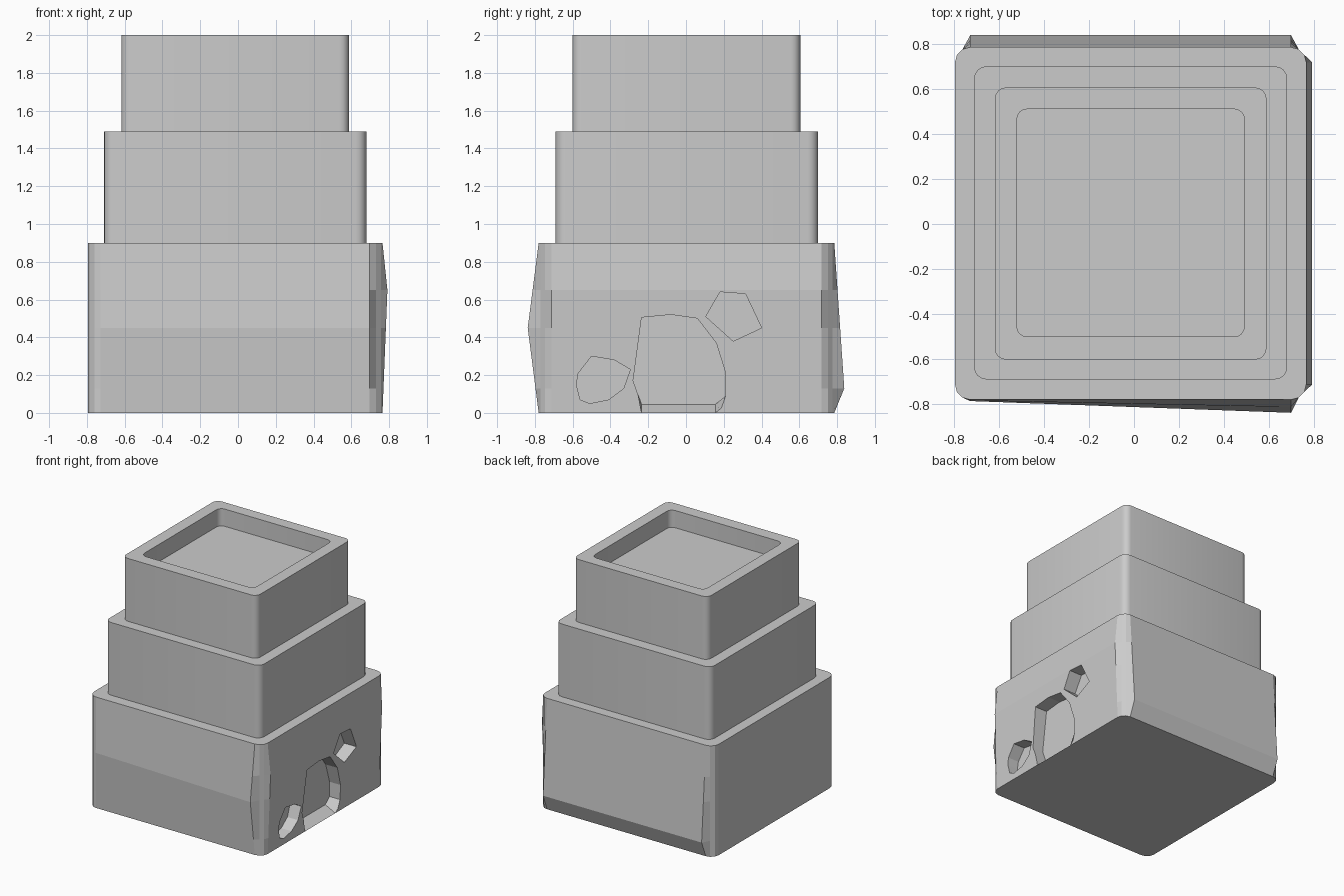
import bpy, bmesh
from math import sin, cos, pi

if "Cube" in bpy.data.objects:
    bpy.data.objects.remove(bpy.data.objects["Cube"])


def make(name, rings):
    """Closed solid lofted through rings of equal point count."""
    bm = bmesh.new()
    vr = [[bm.verts.new(p) for p in ring] for ring in rings]
    n = len(vr[0])
    for a, b in zip(vr, vr[1:]):
        for i in range(n):
            j = (i + 1) % n
            bm.faces.new((a[i], a[j], b[j], b[i]))
    bm.faces.new(vr[0][::-1])
    bm.faces.new(vr[-1])
    bmesh.ops.recalc_face_normals(bm, faces=bm.faces)
    me = bpy.data.meshes.new(name)
    bm.to_mesh(me)
    bm.free()
    ob = bpy.data.objects.new(name, me)
    bpy.context.collection.objects.link(ob)
    return ob


def rounded(x0, x1, y0, y1, r, z, seg=4, bulge=None):
    """Rounded rectangle; bulge = (front left, front right, right, back) outward pushes."""
    fl, fr, rt, bk = bulge or (0, 0, 0, 0)
    corners = [(x1 - r, y0 + r, -pi / 2, (0, -fr), (rt, 0)),
               (x1 - r, y1 - r, 0, (rt, 0), (0, bk)),
               (x0 + r, y1 - r, pi / 2, (0, bk), (0, 0)),
               (x0 + r, y0 + r, pi, (0, 0), (0, -fl))]
    pts = []
    for cx, cy, a0, first, last in corners:
        for i in range(seg + 1):
            a = a0 + pi / 2 * i / seg
            dx, dy = first if i == 0 else last if i == seg else (0, 0)
            pts.append((cx + r * cos(a) + dx, cy + r * sin(a) + dy, z))
    return pts


def tent(z, peak, top=0.9):
    return z / peak if z <= peak else (top - z) / (top - peak)


def smooth(ob):
    bpy.ops.object.select_all(action='DESELECT')
    ob.select_set(True)
    bpy.context.view_layer.objects.active = ob
    bpy.ops.object.shade_smooth_by_angle(angle=0.42)


def cut(ob, cutter):
    cutter.hide_render = True
    cutter.hide_set(True)
    m = ob.modifiers.new("cut_" + cutter.name, 'BOOLEAN')
    m.operation = 'DIFFERENCE'
    m.solver = 'EXACT'
    m.object = cutter


# Base block with uneven, hewn sides
base = make("base_block", [
    rounded(-0.795, 0.765, -0.78, 0.785, 0.068, z, 3,
            (0.006 * tent(z, 0.45), 0.058 * tent(z, 0.45),
             0.026 * tent(z, 0.65), 0.053 * tent(z, 0.13)))
    for z in (0, 0.13, 0.45, 0.65, 0.9)])

# Upper tiers
middle = make("middle_tier", [rounded(-0.71, 0.68, -0.69, 0.70, 0.055, z) for z in (0.9, 1.49)])
ox0, ox1, oy0, oy1 = -0.618, 0.588, -0.602, 0.606
rim = (-0.52, 0.49, -0.50, 0.51, 0.045)
top = make("top_tier", [rounded(ox0, ox1, oy0, oy1, 0.05, 1.49),
                        rounded(ox0, ox1, oy0, oy1, 0.05, 2.0),
                        rounded(*rim, 2.0),
                        rounded(*rim, 1.86)])

# Doorway with a sloping sill, and two irregular window pits in the right side
door = [(-0.235, 0.505), (-0.08, 0.52), (0.06, 0.50), (0.16, 0.37), (0.21, 0.21),
        (0.21, 0.09), (0.155, 0.0), (-0.235, 0.0), (-0.28, 0.17)]
round_pit = [(-0.58, 0.15), (-0.56, 0.07), (-0.51, 0.05), (-0.41, 0.07), (-0.33, 0.13),
             (-0.295, 0.23), (-0.38, 0.28), (-0.50, 0.30), (-0.57, 0.21)]
five_pit = [(0.105, 0.51), (0.18, 0.64), (0.315, 0.63), (0.40, 0.45), (0.25, 0.38)]
for name, outline in (("doorway", door), ("round_window", round_pit), ("five_sided_window", five_pit)):
    inner = [(0.675, y, z if z else 0.045) for y, z in outline]
    outer = [(0.9, y, z if z else -0.0675) for y, z in outline]
    cut(base, make(name + "_cutter", [inner, outer]))

for ob in (middle, top):
    smooth(ob)
